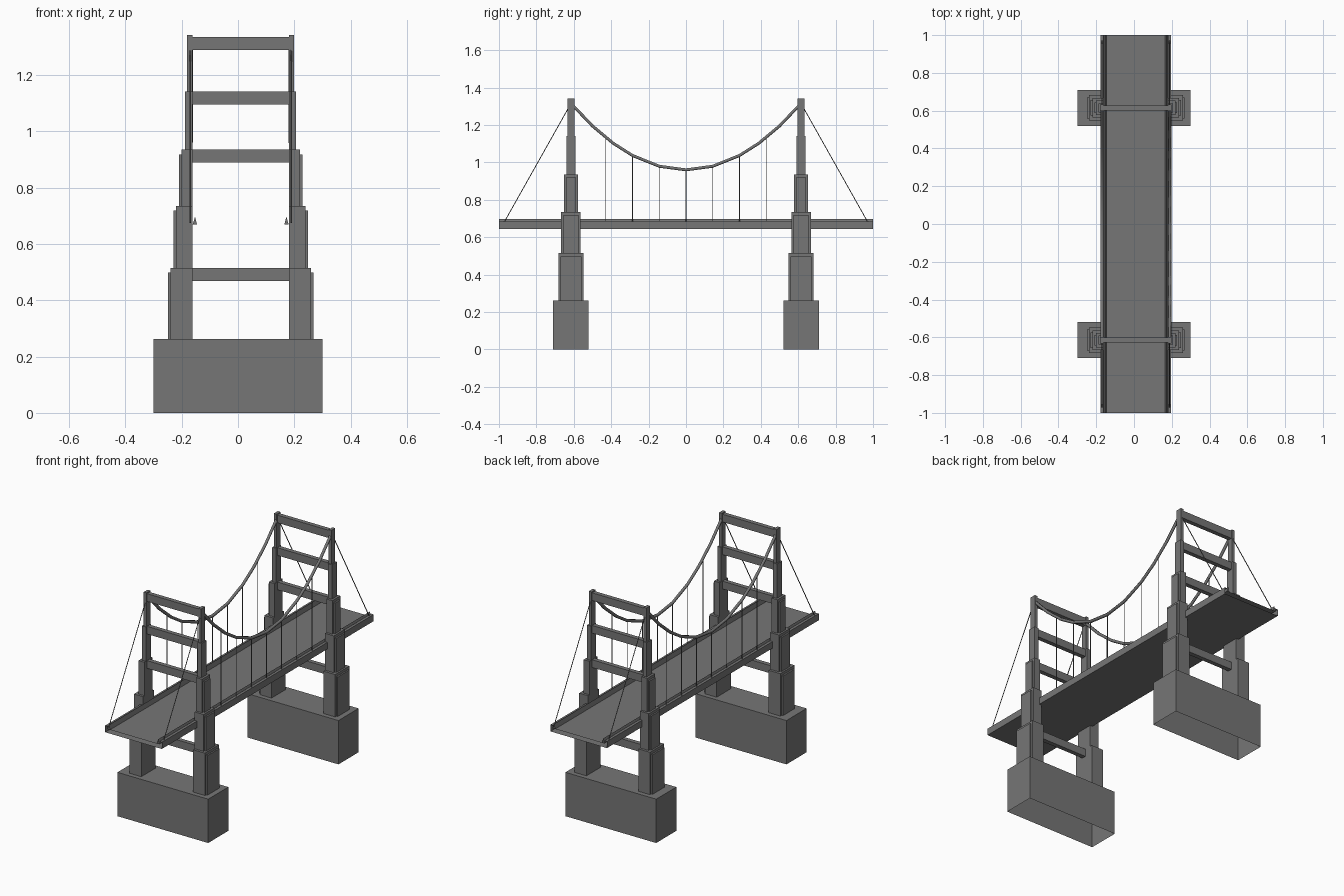
import bpy, bmesh

if "Cube" in bpy.data.objects:
    bpy.data.objects.remove(bpy.data.objects["Cube"])

CX = 0.0095      # centre line of the towers and deck
TY = 0.615       # tower distance from the middle
INNER = 0.1715   # inner leg face, from the centre line

dark = bpy.data.materials.new("dark_grey")
dark.diffuse_color = (0.18, 0.18, 0.18, 1)
dark.use_nodes = True
dark.node_tree.nodes["Principled BSDF"].inputs["Base Color"].default_value = dark.diffuse_color


def add_object(name, data):
    data.materials.append(dark)
    ob = bpy.data.objects.new(name, data)
    bpy.context.collection.objects.link(ob)
    return ob


def mesh_object(name, verts, faces):
    me = bpy.data.meshes.new(name)
    me.from_pydata(verts, [], faces)
    bm = bmesh.new()
    bm.from_mesh(me)
    bmesh.ops.recalc_face_normals(bm, faces=bm.faces)
    bm.to_mesh(me)
    bm.free()
    return add_object(name, me)


def box(name, x, y, z, bottom=True):
    verts = [(a, b, c) for a in x for b in y for c in z]
    faces = [(0, 1, 3, 2), (4, 6, 7, 5), (0, 4, 5, 1), (2, 3, 7, 6), (1, 5, 7, 3)]
    if bottom:
        faces.append((0, 2, 6, 4))
    return mesh_object(name, verts, faces)


def extrude_y(name, profile, y0, y1, caps):
    n = len(profile)
    verts = [(x, y, z) for y in (y0, y1) for x, z in profile]
    faces = [(i, (i + 1) % n, (i + 1) % n + n, i + n) for i in range(n)]
    if caps:
        faces += [tuple(range(n))[::-1], tuple(range(n, 2 * n))]
    return mesh_object(name, verts, faces)


def cable(name, points, radius):
    cu = bpy.data.curves.new(name, 'CURVE')
    cu.dimensions = '3D'
    cu.bevel_depth = radius
    cu.bevel_resolution = 1
    cu.use_fill_caps = True
    sp = cu.splines.new('POLY')
    sp.points.add(len(points) - 1)
    for p, co in zip(sp.points, points):
        p.co = (*co, 1)
    add_object(name, cu)


def sag(y):
    return 0.96 + 0.355 * (y / TY) ** 2


# leg tiers: bottom, top, outer offset, half depth
TIERS = [(0.25, 0.515, 0.258, 0.067), (0.50, 0.735, 0.239, 0.052),
         (0.72, 0.935, 0.219, 0.038), (0.92, 1.14, 0.197, 0.024),
         (1.12, 1.342, 0.190, 0.018)]

# towers: open-bottomed pier, stepped legs, cross beams
for ty, end in ((-TY, "front"), (TY, "back")):
    box(end + "_pier", (-0.30, 0.30), (ty - 0.095, ty + 0.095), (0, 0.262), False)
    for s, side in ((-1, "left"), (1, "right")):
        for i, (z0, z1, out, hd) in enumerate(TIERS):
            name = f"{end}_{side}_leg_tier_{i + 1}"
            narrow = 0.009 if i < 3 else 0.0
            xs = sorted((CX + s * INNER, CX + s * (out - narrow)))
            box(name, xs, (ty - hd, ty + hd), (z0, z1))
            # shallow panel projecting on the outer face
            if i < 3:
                xs = sorted((CX + s * INNER, CX + s * out))
                box(name + "_panel", xs, (ty - hd + 0.011, ty + hd - 0.011),
                    (z0, z1 - 0.017))
    for i, top in enumerate((0.515, 0.935, 1.14, 1.335)):
        box(f"{end}_cross_beam_{i + 1}", (CX - INNER - 0.002, CX + INNER + 0.002),
            (ty - 0.013, ty + 0.013), (top - 0.046, top))

# deck: open-ended section with raised edges
half = [(0.187, 0.645), (0.187, 0.685), (0.171, 0.685), (0.171, 0.668)]
section = [(CX + x, z) for x, z in half] + [(CX - x, z) for x, z in reversed(half)]
extrude_y("deck", section, -1, 1, False)

# cables, hangers, stays and kerb ridges on both sides
for s, side in ((-1, "left"), (1, "right")):
    x = CX + s * 0.179
    extrude_y(side + "_kerb_ridge",
              [(CX + s * 0.171, 0.668), (CX + s * 0.155, 0.668), (CX + s * 0.162, 0.696)],
              -1, 1, True)
    ys = [0.143, 0.286, 0.39, 0.50, TY]
    ys = [-y for y in reversed(ys)] + [0] + ys
    cable(side + "_main_cable", [(x, y, sag(y)) for y in ys], 0.009)
    for i in range(-3, 4):
        y = i * 0.143
        cable(f"{side}_hanger_{i + 4}", [(x, y, 0.675), (x, y, sag(y))], 0.0025)
    for t, end in ((-1, "front"), (1, "back")):
        cable(f"{side}_{end}_stay", [(x, t * TY, 1.315), (x, t * 0.975, 0.675)], 0.0025)
